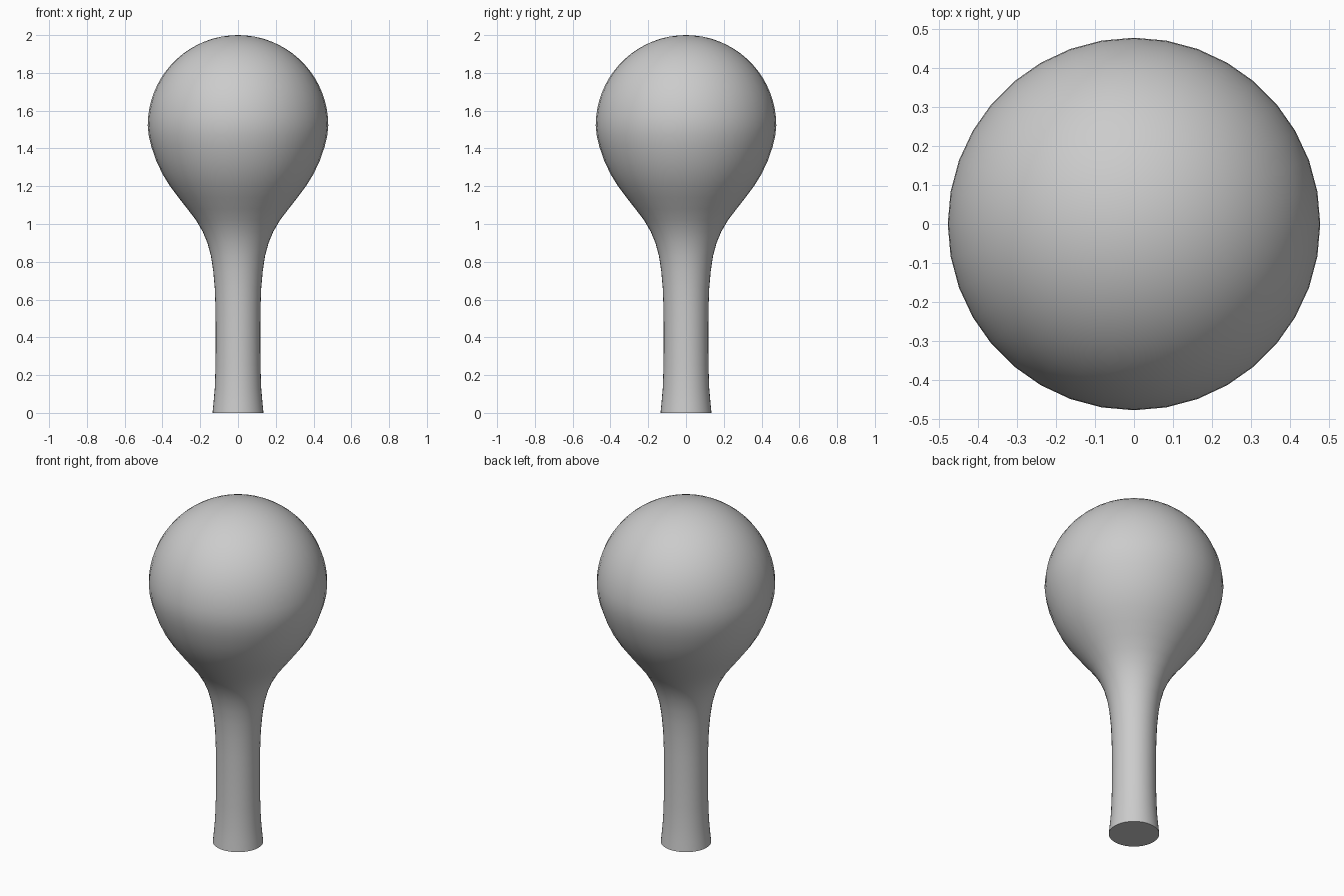
import bpy, bmesh, math

if "Cube" in bpy.data.objects:
    bpy.data.objects.remove(bpy.data.objects["Cube"])

SIDES = 36

# Profile (radius, height): flared foot, slim stem, widening neck
profile = [(0.135, 0.0), (0.13, 0.05), (0.123, 0.13), (0.119, 0.25), (0.118, 0.4),
           (0.119, 0.55), (0.123, 0.66), (0.131, 0.75), (0.143, 0.83), (0.162, 0.9),
           (0.187, 0.96), (0.222, 1.02), (0.268, 1.08), (0.315, 1.14), (0.36, 1.2),
           (0.4, 1.265), (0.433, 1.335), (0.459, 1.41), (0.473, 1.47)]

# Round head
R, CZ = 0.478, 1.522
for i in range(17):
    a = math.radians(90 * i / 17)
    profile.append((R * math.cos(a), CZ + R * math.sin(a)))

grey = bpy.data.materials.new("grey")
grey.diffuse_color = (0.6, 0.6, 0.6, 1)
grey.use_nodes = True
grey.node_tree.nodes["Principled BSDF"].inputs["Base Color"].default_value = grey.diffuse_color

# Lathe the profile around z
bm = bmesh.new()
rings = [[bm.verts.new((r * math.cos(2 * math.pi * k / SIDES),
                        r * math.sin(2 * math.pi * k / SIDES), z))
          for k in range(SIDES)] for r, z in profile]
for lo, hi in zip(rings, rings[1:]):
    for k in range(SIDES):
        n = (k + 1) % SIDES
        bm.faces.new((lo[k], lo[n], hi[n], hi[k]))

# Pole and flat base
tip = bm.verts.new((0, 0, CZ + R))
for k in range(SIDES):
    bm.faces.new((rings[-1][k], rings[-1][(k + 1) % SIDES], tip))
bm.faces.new(rings[0][::-1])

mesh = bpy.data.meshes.new("round_head_with_stem")
bm.to_mesh(mesh)
bm.free()
mesh.materials.append(grey)
knob = bpy.data.objects.new("round_head_with_stem", mesh)
bpy.context.collection.objects.link(knob)

# Smooth body, sharp base edge
bpy.context.view_layer.objects.active = knob
knob.select_set(True)
bpy.ops.object.shade_smooth_by_angle(angle=math.radians(40))
